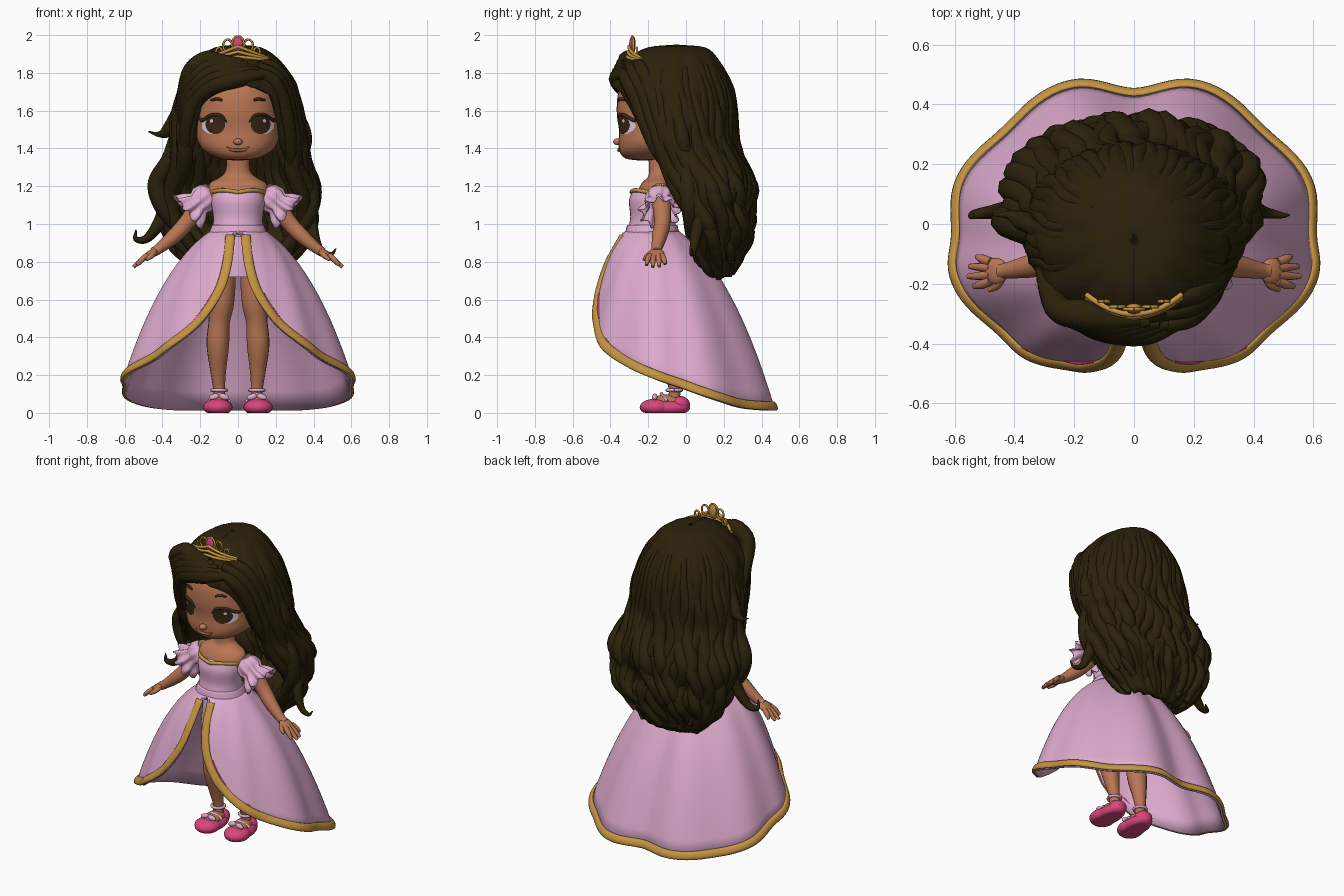
import bpy, bmesh, random
from math import sin, cos, pi, asin, radians, copysign
from mathutils import Vector, Matrix
if bpy.data.objects.get("Cube"):
    bpy.data.objects.remove(bpy.data.objects["Cube"])
random.seed(4)

def material(name, *rgb):
    m = bpy.data.materials.new(name)
    m.use_nodes = True
    m.diffuse_color = (*rgb, 1)
    bsdf = next(n for n in m.node_tree.nodes if n.type == 'BSDF_PRINCIPLED')
    bsdf.inputs["Base Color"].default_value = (*rgb, 1)
    return m

SKIN, HAIR = material("warm skin", .48, .18, .088), material("dark brown hair", .025, .0155, .0035)
DRESS, GOLD = material("lilac pink cloth", .74, .41, .62), material("gold trim", .56, .3, .055)
PINK, WHITE = material("hot pink", .69, .06, .2), material("eye white", .8, .66, .78)
IRIS, LIPS = material("dark eye brown", .045, .02, .008), material("lip brown", .36, .11, .06)

def smooth(points, n=5):
    """Catmull-Rom samples through points of any dimension."""
    p = [Vector(q) for q in points]
    p = [p[0] * 2 - p[1]] + p + [p[-1] * 2 - p[-2]]
    return [(b * 2 + (c - a) * t + (a * 2 - b * 5 + c * 4 - d) * t**2 + (b * 3 - a - c * 3 + d) * t**3) / 2
            for a, b, c, d in zip(p, p[1:], p[2:], p[3:]) for t in (k / n for k in range(n))] + [p[-2]]

def finish(me, name, mat, mirror=False, solid=0):
    ob = bpy.data.objects.new(name, me)
    bpy.context.collection.objects.link(ob)
    me.materials.append(mat)
    me.shade_smooth()
    if solid:
        mod = ob.modifiers.new("thickness", 'SOLIDIFY')
        mod.thickness, mod.offset = solid, -1
    if mirror:
        ob.modifiers.new("mirror", 'MIRROR')

def sheet(name, rows, mat, closed=True, caps=False, **kw):
    """Quads between rows of points."""
    n, last = len(rows[0]), len(rows) - 1
    faces = [(i * n + j, i * n + n + j, i * n + n + (j + 1) % n, i * n + (j + 1) % n)
             for i in range(last) for j in range(n if closed else n - 1)]
    if caps:
        faces += [tuple(range(n)), tuple(range(last * n + n - 1, last * n - 1, -1))]
    me = bpy.data.meshes.new(name)
    me.from_pydata([tuple(p) for r in rows for p in r], [], faces)
    finish(me, name, mat, **kw)

def ring(row, a, power=1):
    """Point on an oval cross-section given as height, half width, front, back."""
    z, rx, yf, yb = row[:4]
    s, c = sin(a), cos(a)
    return (rx * copysign(abs(s)**power, s), (yf + yb) / 2 - (yb - yf) / 2 * copysign(abs(c)**power, c), z)

def loft(name, rows, mat, power=1, caps=True, n=32):
    sheet(name, [[ring(r, 2 * pi * j / n, power) for j in range(n)] for r in smooth(rows, 4)], mat, caps=caps)

def tubes(name, paths, mat, mirror=False, res=2, n=5):
    """Round tubes through (x, y, z, radius) points."""
    cu = bpy.data.curves.new(name, 'CURVE')
    cu.dimensions, cu.bevel_depth, cu.bevel_resolution, cu.use_fill_caps = '3D', 1, res, True
    for pts in (smooth(path, n) for path in paths):
        sp = cu.splines.new('POLY')
        sp.points.add(len(pts) - 1)
        for q, p in zip(sp.points, pts):
            q.co, q.radius = (*p[:3], 1), max(p[3], .002)
    ob = bpy.data.objects.new(name, cu)
    bpy.context.collection.objects.link(ob)
    me = bpy.data.meshes.new_from_object(ob.evaluated_get(bpy.context.evaluated_depsgraph_get()))
    bpy.data.objects.remove(ob)
    me.materials.clear()
    finish(me, name, mat, mirror)

def ball(name, loc, size, mat, mirror=False, rot=0):
    """Ellipsoid, cut flat where it would go below the ground."""
    bm, me = bmesh.new(), bpy.data.meshes.new(name)
    bmesh.ops.create_uvsphere(bm, u_segments=20, v_segments=14, radius=1, matrix=Matrix.Translation(loc)
                              @ Matrix.Rotation(rot, 4, 'Y') @ Matrix.Diagonal((*size, 1)))
    for v in bm.verts:
        v.co.z = max(v.co.z, 0)
    bm.to_mesh(me)
    finish(me, name, mat, mirror)

def row_at(rows, z):
    a, b = next(((a, b) for a, b in zip(rows, rows[1:]) if a[0] >= z >= b[0]), rows[-2:])
    return a.lerp(b, (a[0] - z) / (a[0] - b[0]))

# Head and face
POW = .88
HEAD = [(1.85, .02, -.14, -.1), (1.82, .12, -.26, 0), (1.72, .2, -.35, .08), (1.6, .22, -.367, .1), (1.5, .222, -.355, .08),
        (1.43, .21, -.357, .03), (1.38, .17, -.35, -.03), (1.347, .1, -.32, -.1), (1.336, .02, -.25, -.2)]
loft("head", HEAD, SKIN, POW)
head_rows = smooth(HEAD, 4)

def face_point(x, z, off):
    r = row_at(head_rows, z)
    return (x, ring(r, asin(min(abs(x) / r[1], 1)**(1 / POW)), POW)[1] - off, z)

def decal(name, x, z, rx, rz, mat, off):
    sheet(name, [[face_point(x + rx * f * cos(a * pi / 12), z + rz * f * sin(a * pi / 12), off)
                  for a in range(24)] for f in (.01, .35, .7, 1)], mat, mirror=True)

def face_line(name, pts, mat, mirror=True):
    tubes(name, [[(*face_point(x, z, .003), r) for x, z, r in pts]], mat, mirror)

decal("eye_white", .132, 1.522, .06, .046, WHITE, .003)
decal("iris", .12, 1.527, .052, .051, IRIS, .006)
decal("eye_glint", .14, 1.546, .009, .009, WHITE, .009)
face_line("upper_lash", [(.06, 1.54, .003), (.09, 1.574, .008), (.14, 1.578, .009), (.19, 1.548, .009), (.21, 1.575, .003)], IRIS)
face_line("eyebrow", [(.085, 1.655, .006), (.11, 1.662, .009), (.145, 1.655, .005)], IRIS)
face_line("mouth", [(-.06, 1.408, .003), (-.03, 1.392, .008), (.03, 1.392, .008), (.06, 1.408, .003)], LIPS, False)
ball("nose", (0, -.362, 1.435), (.024, .024, .018), SKIN)
ball("ear", (.212, -.14, 1.49), (.018, .035, .045), SKIN, True)

# Torso and dress top
loft("neck_and_chest", [(1.37, .06, -.2, -.09), (1.28, .066, -.195, -.085), (1.245, .1, -.205, -.08),
                        (1.215, .15, -.235, -.07), (1.16, .155, -.26, -.07), (1.1, .12, -.25, -.08)], SKIN)
loft("bodice", [(1.175, .135, -.285, -.055), (1.12, .143, -.302, -.05), (1.04, .132, -.295, -.06),
                (.98, .136, -.305, -.05), (.93, .15, -.31, -.03)], DRESS)
loft("waistband", [(.995, .138, -.312, -.045), (.97, .148, -.318, -.04), (.945, .158, -.322, -.03)], DRESS)
loft("underskirt", [(.96, .1, -.27, -.06), (.85, .12, -.285, -.02), (.72, .135, -.29, 0)], DRESS, caps=False)
tubes("neckline_trim", [[(*ring((1.168 + .014 * abs(sin(2 * a)) * max(cos(a), 0), .137, -.288, -.053), a), .011)
                         for a in (i * pi / 20 for i in range(41))]], GOLD, n=1)

# Skirt: waist oval swept down to an open, trailing hem
half = smooth([(.02, -.335, .935), (.035, -.41, .8), (.065, -.455, .68), (.115, -.478, .58), (.19, -.484, .48),
               (.3, -.455, .38), (.42, -.4, .3), (.53, -.29, .235), (.6, -.15, .175), (.612, -.03, .135),
               (.58, .12, .08), (.49, .27, .035), (.36, .39, .018), (.18, .462, .016), (0, .455, .016)], 6)
hem = half + [Vector((-p.x, p.y, p.z)) for p in half[-2::-1]]
columns = []
for i, p in enumerate(hem):
    t = i / (len(hem) - 1)
    top = Vector(ring((.965, .145, -.31, -.04), 2 * pi * t))
    out = Vector((p.x, p.y + .12, 0)).normalized()
    fold = out * .014 * cos(t * 22 * pi) * max(0, min(1, 5 * sin(pi * t) - 2))
    mid = Vector((*top.lerp(p, .55).xy, top.z + (p.z - top.z) * .22)) + out * .015
    columns.append([top * (1 - v)**2 + mid * 2 * v * (1 - v) + p * v * v + fold * v for v in (k / 14 for k in range(15))])
sheet("skirt", list(zip(*columns)), DRESS, closed=False, solid=.012)
# Flat gold ribbon on the hem, with pink piping on the front lobes
ribbon, piping, edge = [], [], [c[-1] for c in columns]
for i, p in enumerate(edge):
    along = (edge[min(i + 1, len(edge) - 1)] - edge[max(i - 1, 0)]).normalized()
    out = Vector((p.x, p.y + .12, 0)).normalized() + Vector((0, 0, .45))
    out = (out - along * out.dot(along)).normalized()
    inward = out.cross(along)
    ribbon.append([p + inward * (.02 + .026 * cos(a)) + out * (.008 + .012 * sin(a)) for a in (k * pi / 5 for k in range(10))])
    piping.append((*(p + inward * .045 + out * .005), .006))
sheet("skirt_hem_trim", ribbon, GOLD, caps=True)
tubes("hem_piping", [piping[16:34], piping[-34:-16]], PINK, n=1)

# Ruffled sleeves, arms and hands
axis, up = Vector((.76, 0, -.65)), Vector((.65, 0, .76))
sheet("ruffled_sleeve", [[Vector((.165, -.14, 1.145)) + axis * (d + wave * .6 * sin(9 * a)) + up * (r + wave * cos(9 * a)) * cos(a)
                          + Vector((0, (r + wave * cos(9 * a)) * sin(a), 0)) for a in (j * pi / 36 for j in range(72))]
                         for d, r, wave in ((-.04, .05, 0), (-.01, .07, .002), (.03, .076, .004), (.055, .064, .004),
                                            (.09, .085, .012), (.13, .102, .016))], DRESS, mirror=True, solid=.008)
tubes("arm", [[(.14, -.14, 1.19, .045), (.2, -.13, 1.11, .05), (.27, -.125, 1.01, .044), (.34, -.14, .935, .04),
               (.42, -.155, .868, .028), (.45, -.157, .85, .026)]], SKIN, True, 4)
ball("palm", (.463, -.158, .84), (.048, .045, .021), SKIN, True, .6)
fingers = [[(.48, y, .835, .016), (.51, y * 1.4 + .063, .81, .015), (tip, y * 1.6 + .095, .775 + (.55 - tip) / 2, .009)]
           for y, tip in ((-.19, .535), (-.169, .555), (-.148, .55), (-.128, .525))]
tubes("fingers", fingers + [[(.44, -.175, .85, .015), (.46, -.205, .83, .015), (.485, -.222, .81, .008)]], SKIN, True)

# Legs and shoes
tubes("leg", [[(.085, -.13, .93, .07), (.085, -.13, .72, .073), (.09, -.125, .58, .069), (.1, -.115, .48, .057), (.107, -.1, .36, .06),
               (.105, -.075, .22, .042), (.1, -.06, .12, .031), (.1, -.07, .05, .035)]], SKIN, True, 5)
ball("foot", (.1, -.1, .055), (.052, .09, .042), SKIN, True)
for part, loc, size in (("toe", (.107, -.16, .03), (.078, .085, .045)), ("body", (.103, -.1, .028), (.07, .122, .045)),
                        ("heel", (.1, -.035, .045), (.055, .056, .045))):
    ball("shoe_" + part, loc, size, PINK, True)
tubes("shoe_straps", [[(.1 + .038 * cos(a), -.062 + .038 * sin(a), .12, .009) for a in (k * pi / 8 for k in range(17))],
                      [(.045, -.1, .06, .01), (.1, -.13, .1, .01), (.155, -.1, .06, .01)]], DRESS, True, n=1)
for side in (-1, 1):
    ball("shoe_bow", (.1 + side * .026, -.165, .085), (.028, .014, .016), DRESS, True, side * .3)

# Hair shell, open around the face: height, half width, front, back, opening angle
shell = smooth([(1.95, .002, -.051, -.049, 0), (1.935, .12, -.2, .1, 0), (1.88, .205, -.3, .165, 0), (1.8, .27, -.37, .21, 0),
                (1.74, .305, -.39, .235, 8), (1.68, .32, -.38, .25, 32), (1.55, .345, -.33, .255, 40), (1.42, .345, -.29, .25, 48),
                (1.3, .36, -.22, .295, 54), (1.18, .41, -.15, .345, 58), (1.07, .39, -.09, .325, 60), (.96, .37, -.05, .34, 64),
                (.86, .31, 0, .285, 72), (.72, .18, .07, .24, 90)], 4)
rows = []
for r in shell:
    h = radians(max(r[4], 0))
    rows.append([])
    for a in (h + (2 * pi - 2 * h) * j / 120 for j in range(121)):
        x, y, z = ring(r, a)
        k = 1 + .05 * (abs(sin(7 * a + .5 * sin(z * 9))) - .5) * min(1, r[1] * 4)
        rows[-1].append((x * k, y * k, z))
sheet("hair_shell", rows, HAIR, closed=False, solid=.04)
# Wavy locks rising out of the shell and curling at the ends
strands = []
for i in range(34):
    a0, phase, drop = radians(60 + 240 * i / 33), random.uniform(0, 6), random.uniform(.69, .82)
    strands.append([])
    for t in (k / 16 for k in range(17)):
        x, y, z = ring(row_at(shell, 1.9 + (drop - .04 * cos(a0) - 1.9) * t), a0 + .14 * t * sin(t * 17 + phase))
        w = .89 + .08 * min(1, 2 * t) + .1 * t * t * sin(t * 19 + phase)
        strands[-1].append((x * w, y * w, z, .006 + .04 * sin(pi * min(1, t * .92 + .02))**.7))
tubes("wavy_locks", strands, HAIR, n=3)
# Swept fringe, side locks and loose curls
fringe = [[(.15 - d, -.335 + d * .1, 1.795 + d * .5, .02), (.03 - d, -.362 + d * .35, 1.775 + d * .65, .046),
           (-.12 - d * .4, -.34 + d * .3, 1.738 + d, .05), (-.22 - d * .3, -.275, 1.66 + d, .045),
           (-.265 - d * .3, -.225 + d, 1.54, .038), (-.28 - d * .3, -.17 + d, 1.42, .034), (-.28 - d, -.1 + d, 1.3, .01)]
          for d in (k * .032 for k in range(5))]
fringe += [[(.1, -.345 + d, 1.81 + d * .8, .02), (.18 + d * .3, -.31 + d, 1.76 + d * .6, .04),
            (.235 + d * .4, -.26 + d, 1.66 + d * .4, .042), (.265 + d * .5, -.215 + d, 1.53, .038),
            (.28 + d * .6, -.16 + d, 1.4, .034), (.28 + d, -.1 + d, 1.27, .01)] for d in (0, .04, .08)]
tubes("swept_fringe", fringe, HAIR, res=3)
tubes("side_curls", [
    [(-.32, -.02, 1.62, .02), (-.37, .01, 1.5, .035), (-.42, .03, 1.475, .015), (-.475, .03, 1.49, .003)],
    [(-.32, -.04, 1.48, .04), (-.36, -.02, 1.34, .05), (-.43, .01, 1.22, .05), (-.4, .02, 1.1, .05), (-.34, .03, .98, .02)],
    [(-.38, .07, 1.15, .03), (-.41, .05, 1.02, .035), (-.48, .04, .925, .024), (-.54, .03, .92, .015), (-.54, .02, .97, .003)],
    [(.31, -.04, 1.58, .04), (.355, -.02, 1.46, .04), (.33, 0, 1.33, .045), (.38, .01, 1.19, .05), (.38, .02, 1.06, .045), (.31, .03, .93, .02)],
    [(.38, .09, 1.12, .03), (.39, .06, .98, .035), (.43, .04, .87, .022), (.49, .03, .84, .012), (.52, .03, .87, .003)]], HAIR)

# Tiara
bands = [[(x, -.312 + 2.6 * x * x + lean, z0 + rise * (1 - abs(x) / .16), .009) for x in (.016 * k for k in range(-10, 11))]
         for z0, rise, lean in ((1.868, .018, 0), (1.872, .04, .004), (1.878, .062, .01))]
bands += [[(x + s * .75 * sin(a), -.285 + 2.6 * x * x, z + s * cos(a), .006) for a in (k * pi / 8 for k in range(17))]
          for x, z, s in ((0, 1.95, .044), (.055, 1.945, .032), (-.055, 1.945, .032), (.1, 1.912, .022), (-.1, 1.912, .022))]
tubes("tiara", bands, GOLD, n=1)
ball("tiara_gem", (0, -.287, 1.95), (.026, .014, .042), PINK)
ball("gem_setting", (0, -.278, 1.95), (.026, .012, .042), GOLD)
